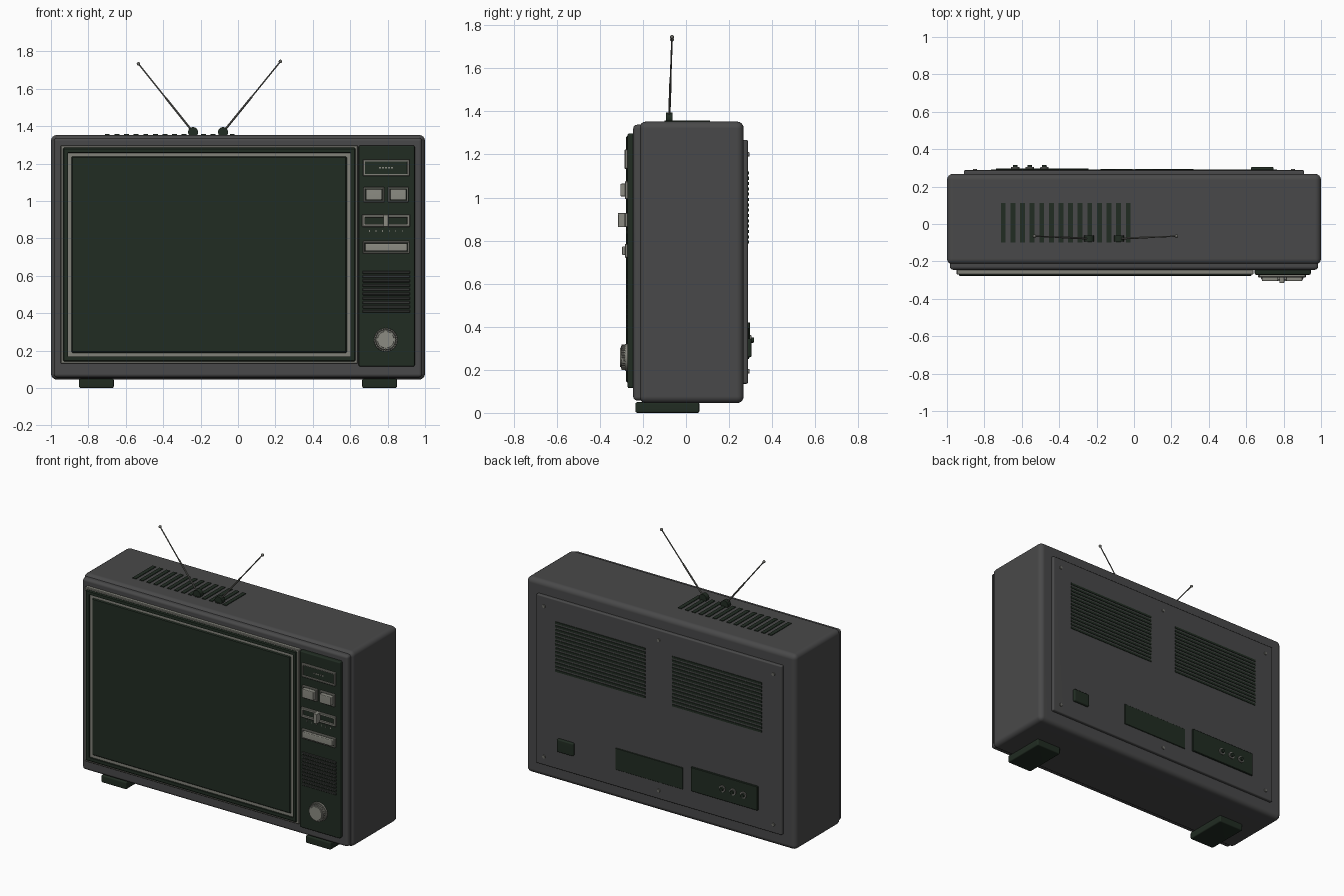
import bpy, bmesh, math
from mathutils import Vector, Matrix

if "Cube" in bpy.data.objects:
    bpy.data.objects.remove(bpy.data.objects["Cube"])


def material(name, rgb):
    m = bpy.data.materials.new(name)
    m.diffuse_color = (*rgb, 1)
    m.use_nodes = True
    m.node_tree.nodes["Principled BSDF"].inputs["Base Color"].default_value = m.diffuse_color
    return m


CASE = material("charcoal case", (0.066, 0.066, 0.067))
DARK = material("dark green plastic", (0.015, 0.025, 0.016))
SLAT = material("grille grey", (0.034, 0.037, 0.034))
TRIM = material("warm silver trim", (0.22, 0.22, 0.19))
KEY = material("key grey", (0.26, 0.26, 0.225))
METAL = material("antenna metal", (0.15, 0.15, 0.135))


def finish(name, bm, mats):
    bmesh.ops.recalc_face_normals(bm, faces=bm.faces)
    me = bpy.data.meshes.new(name)
    bm.to_mesh(me)
    bm.free()
    for m in mats:
        me.materials.append(m)
    me.shade_smooth()
    me.set_sharp_from_angle(angle=math.radians(35))
    ob = bpy.data.objects.new(name, me)
    bpy.context.collection.objects.link(ob)
    return ob


def box(name, x, y, z, mat, bevel=0, seg=1, border=0, depth=0, inner=None):
    """Box from (min, max) pairs; border/depth sinks a panel into its front."""
    bm = bmesh.new()
    bmesh.ops.create_cube(bm, size=1)
    for v in bm.verts:
        v.co = [(a + b) / 2 + c * (b - a) for c, (a, b) in zip(v.co, (x, y, z))]
    if bevel:
        bmesh.ops.bevel(bm, geom=bm.edges[:], offset=bevel, segments=seg,
                        profile=0.5, affect='EDGES')
    bm.normal_update()
    if border:
        front = min(bm.faces, key=lambda f: (f.calc_center_median().y, -f.calc_area()))
        bmesh.ops.inset_region(bm, faces=[front], thickness=border)
        bmesh.ops.inset_region(bm, faces=[front], thickness=0.002)
        bmesh.ops.translate(bm, verts=front.verts[:], vec=(0, depth, 0))
        front.material_index = 1
    ob = finish(name, bm, [mat, inner or mat])
    if seg > 1:
        ob.modifiers.new("even shading", 'WEIGHTED_NORMAL')
    return ob


def rod(name, a, b, r1, r2, mat, sides=16):
    a, b = Vector(a), Vector(b)
    bm = bmesh.new()
    rot = (b - a).to_track_quat('Z', 'Y').to_matrix().to_4x4()
    bmesh.ops.create_cone(bm, cap_ends=True, segments=sides, radius1=r1, radius2=r2,
                          depth=(b - a).length,
                          matrix=Matrix.Translation((a + b) / 2) @ rot)
    return finish(name, bm, [mat])


# Cabinet, stepped front rim and rear cover
box("cabinet", (-1, 1), (-0.217, 0.268), (0.045, 1.353), CASE, 0.032, 4)
box("front_rim", (-0.985, 0.985), (-0.245, -0.18), (0.057, 1.338), CASE, 0.018, 3)
box("rear_cover", (-0.91, 0.91), (0.25, 0.288), (0.135, 1.268), CASE, 0.008, 2)

# Feet
for s in (-1, 1):
    cx = 0.757 * s
    box("foot", (cx - 0.093, cx + 0.093), (-0.235, 0.062), (0, 0.05), DARK, 0.008, 2)

# Picture tube surround
box("screen_trim", (-0.948, 0.64), (-0.27, -0.23), (0.13, 1.297), TRIM, 0.004)
box("screen", (-0.936, 0.628), (-0.279, -0.23), (0.142, 1.285), DARK, 0.006, 1,
    border=0.028, depth=0.01)
box("screen_glass", (-0.89, 0.582), (-0.276, -0.25), (0.188, 1.239), DARK, 0.006)

# Control panel
box("control_panel", (0.645, 0.945), (-0.272, -0.23), (0.115, 1.297), DARK, 0.008, 2)
FRONT = -0.265
box("display", (0.667, 0.917), (-0.285, FRONT), (1.133, 1.223), TRIM, 0.003, 1,
    border=0.011, depth=0.007, inner=DARK)
for i in range(5):
    cx = 0.76 + 0.016 * i
    box("display_dash", (cx - 0.005, cx + 0.005), (-0.281, -0.277),
        (1.175, 1.182), KEY)
for x0, x1 in ((0.672, 0.782), (0.802, 0.912)):
    box("channel_key_surround", (x0, x1), (-0.284, FRONT), (0.993, 1.076), TRIM, 0.003, 1,
        border=0.007, depth=0.006, inner=DARK)
    box("channel_key", (x0 + 0.012, x1 - 0.012), (-0.305, FRONT), (1.005, 1.064), KEY, 0.005, 2)
box("slider_surround", (0.664, 0.92), (-0.285, FRONT), (0.862, 0.928), TRIM, 0.003, 1,
    border=0.016, depth=0.01, inner=DARK)
box("slider_thumb", (0.777, 0.804), (-0.316, FRONT), (0.862, 0.928), KEY, 0.004, 2)
for i in range(6):
    cx = 0.703 + 0.035 * i
    box("slider_tick", (cx - 0.002, cx + 0.002), (-0.275, -0.27), (0.834, 0.846), TRIM)
box("power_key_surround", (0.667, 0.917), (-0.284, FRONT), (0.72, 0.785), TRIM, 0.003, 1,
    border=0.007, depth=0.006, inner=DARK)
box("power_key", (0.679, 0.905), (-0.297, FRONT), (0.732, 0.773), KEY, 0.005, 2)

# Speaker slats
for i in range(10):
    z = 0.41 + 0.0232 * i
    box("speaker_slat", (0.665, 0.92), (-0.278, FRONT), (z - 0.007, z + 0.008), SLAT, 0.003)

# Ridged tuning knob
kx, kz = 0.79, 0.258
rod("knob_skirt", (kx, FRONT, kz), (kx, -0.283, kz), 0.064, 0.062, TRIM, 40)
rod("knob_body", (kx, -0.28, kz), (kx, -0.302, kz), 0.056, 0.052, TRIM, 40)
rod("knob_cap", (kx, -0.3, kz), (kx, -0.306, kz), 0.046, 0.044, KEY, 40)
for i in range(28):
    a = math.tau * i / 28
    px, pz = kx + 0.056 * math.cos(a), kz + 0.056 * math.sin(a)
    rod("knob_ridge", (px, -0.28, pz), (px, -0.3, pz), 0.004, 0.003, TRIM, 6)

# Roof vent
for i in range(14):
    x = -0.699 + 0.0514 * i
    box("roof_vent_slot", (x - 0.013, x + 0.013), (-0.1, 0.112), (1.347, 1.357), DARK)

# Rear vents, one on each side
for s in (-1, 1):
    xs = sorted((0.1 * s, 0.765 * s))
    for i in range(14):
        z = 0.793 + 0.0247 * i
        box("rear_vent_slot", xs, (0.28, 0.292), (z - 0.007, z + 0.007), DARK)

# Rear plates, sockets, switch and screws
box("rating_plate", (-0.18, 0.32), (0.28, 0.293), (0.25, 0.395), DARK, 0.002)
box("socket_plate", (-0.738, -0.242), (0.28, 0.298), (0.258, 0.42), DARK, 0.003)
for x in (-0.635, -0.557, -0.479):
    rod("socket", (x, 0.29, 0.338), (x, 0.304, 0.338), 0.024, 0.022, METAL, 20)
    rod("socket_core", (x, 0.3, 0.338), (x, 0.316, 0.338), 0.013, 0.012, DARK, 16)
box("rear_switch", (0.625, 0.747), (0.28, 0.305), (0.258, 0.345), DARK, 0.008, 2)
for x in (-0.85, 0, 0.85):
    for z in (0.193, 1.2):
        rod("cover_screw", (x, 0.28, z), (x, 0.294, z), 0.012, 0.01, METAL, 14)

# Telescopic antennas
for bx, tx, tz in ((-0.24, -0.532, 1.733), (-0.08, 0.227, 1.746)):
    base, tip = Vector((bx, -0.078, 1.368)), Vector((tx, -0.065, tz))
    rod("antenna_pivot", base - Vector((0, 0.016, 0)), base + Vector((0, 0.016, 0)),
        0.027, 0.027, DARK, 24)
    mid = base.lerp(tip, 0.5)
    rod("antenna_lower", base, mid, 0.0055, 0.0055, METAL, 10)
    rod("antenna_upper", mid, tip, 0.0038, 0.0038, METAL, 10)
    bm = bmesh.new()
    bmesh.ops.create_uvsphere(bm, u_segments=12, v_segments=8, radius=0.0095,
                              matrix=Matrix.Translation(tip))
    finish("antenna_tip", bm, [METAL])
